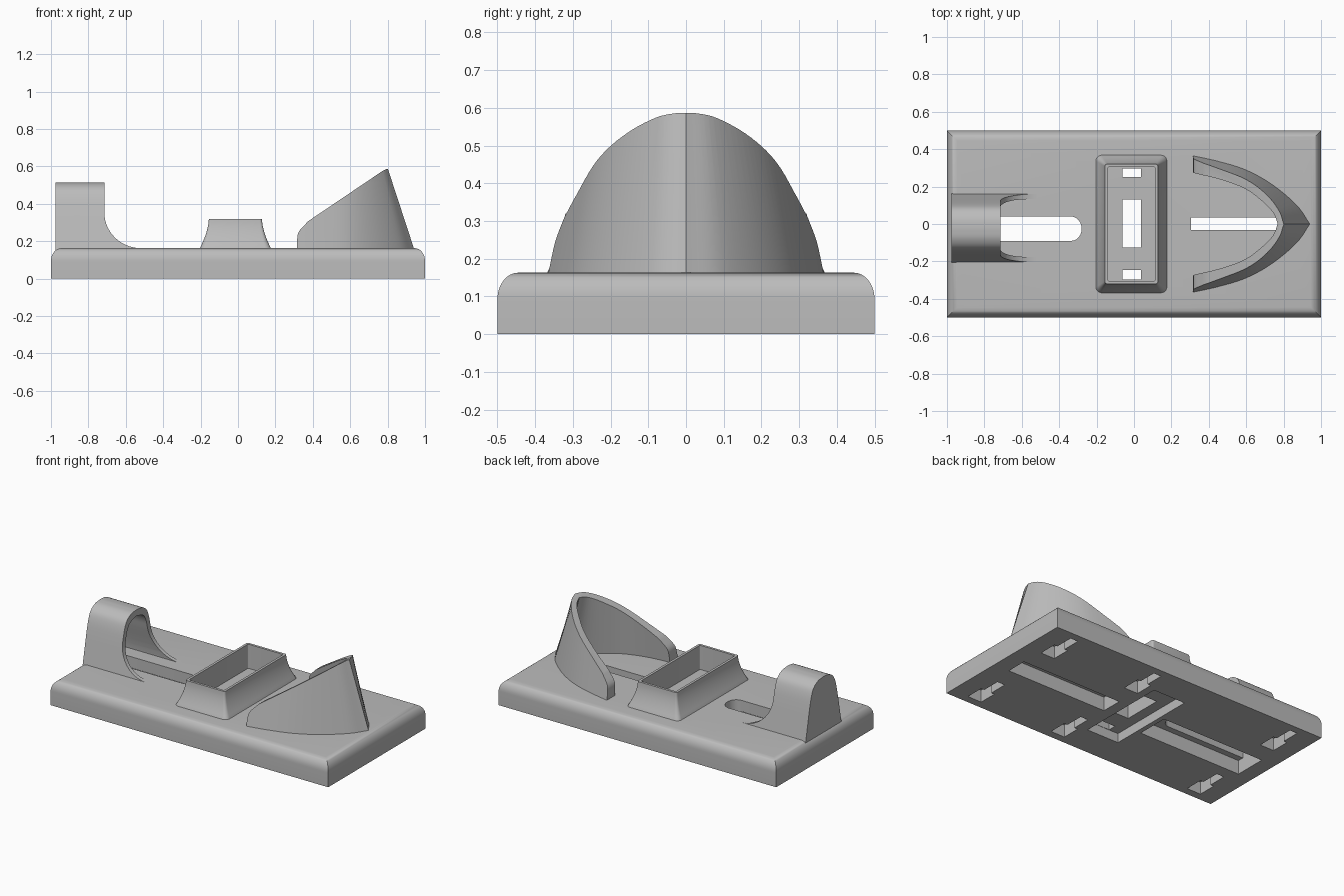
import bpy, bmesh, math
from mathutils import Vector

cube = bpy.data.objects.get("Cube")
if cube:
    bpy.data.objects.remove(cube, do_unlink=True)

grey = bpy.data.materials.new("plain_grey")
grey.use_nodes = True
COLOR = (0.5, 0.5, 0.5, 1)
grey.diffuse_color = COLOR
grey.node_tree.nodes["Principled BSDF"].inputs["Base Color"].default_value = COLOR

TOP = 0.163      # upper face of the base
SINK = 0.15      # parts reach slightly into the base


def loft(name, rings, ring_closed=False):
    """Skin equal-length point rings; cap the ends or join last to first."""
    bm = bmesh.new()
    rows = [[bm.verts.new(p) for p in ring] for ring in rings]
    pairs = list(zip(rows, rows[1:]))
    if ring_closed:
        pairs.append((rows[-1], rows[0]))
    else:
        bm.faces.new(rows[0])
        bm.faces.new(rows[-1])
    n = len(rows[0])
    for a, b in pairs:
        for i in range(n):
            j = (i + 1) % n
            bm.faces.new((a[i], a[j], b[j], b[i]))
    bmesh.ops.recalc_face_normals(bm, faces=bm.faces)
    mesh = bpy.data.meshes.new(name)
    bm.to_mesh(mesh)
    bm.free()
    mesh.materials.append(grey)
    obj = bpy.data.objects.new(name, mesh)
    bpy.context.collection.objects.link(obj)
    return obj


def prism(name, outline, axis, lo, hi):
    """Extrude a 2D outline along one axis."""
    def place(p, d):
        q = list(p)
        q.insert(axis, d)
        return q
    return loft(name, [[place(p, d) for p in outline] for d in (lo, hi)])


def rect(x0, x1, y0, y1):
    return [(x0, y0), (x1, y0), (x1, y1), (x0, y1)]


def rounded_rect(cx, hx, hy, r, z, steps=5):
    pts = []
    for k, (sx, sy) in enumerate([(1, 1), (-1, 1), (-1, -1), (1, -1)]):
        for i in range(steps + 1):
            a = math.pi / 2 * (k + i / steps)
            pts.append((cx + sx * (hx - r) + r * math.cos(a),
                        sy * (hy - r) + r * math.sin(a), z))
    return pts


def spline(pts, steps=6):
    """Smooth curve through the points."""
    p = [Vector(q) for q in pts]
    p = [2 * p[0] - p[1]] + p + [2 * p[-1] - p[-2]]
    out = []
    for a, b, c, d in zip(p, p[1:], p[2:], p[3:]):
        for i in range(steps):
            t = i / steps
            out.append(0.5 * (2 * b + (c - a) * t + (2 * a - 5 * b + 4 * c - d) * t * t
                              + (3 * b - a - 3 * c + d) * t ** 3))
    return out + [p[-2]]


def boolean(obj, cutter, operation="DIFFERENCE"):
    cutter.hide_render = True
    mod = obj.modifiers.new("cut", "BOOLEAN")
    mod.operation, mod.object, mod.solver = operation, cutter, "EXACT"
    bpy.context.view_layer.update()
    graph = bpy.context.evaluated_depsgraph_get()
    mesh = bpy.data.meshes.new_from_object(obj.evaluated_get(graph))
    obj.modifiers.clear()
    obj.data = mesh
    bpy.data.objects.remove(cutter, do_unlink=True)


def smooth(obj, angle=32):
    bpy.ops.object.select_all(action="DESELECT")
    obj.select_set(True)
    bpy.context.view_layer.objects.active = obj
    bpy.ops.object.shade_smooth_by_angle(angle=math.radians(angle))


# Base plate with rounded top edges and mitred corners
profile = [(0, 0)]
for i in range(9):
    a = math.pi / 2 * i / 8
    profile.append((0.055 * (1 - math.cos(a)), 0.093 + (TOP - 0.093) * math.sin(a)))
base = loft("base_plate", [[(x, y, z) for x, y in rect(d - 1, 1 - d, d - 0.5, 0.5 - d)]
                           for d, z in profile])

# Underside pockets
for x0, x1, y0, y1, depth in [(0.17, 0.89, -0.068, 0.068, 0.09),
                              (-0.9, -0.16, -0.13, 0.08, 0.09),
                              (-0.13, 0.1, -0.3, 0.3, 0.06)]:
    boolean(base, prism("pocket", rect(x0, x1, y0, y1), 2, -0.1, depth))

# Through slots and holes
slot_y, slot_r = -0.025, 0.065
round_slot = [(-0.9, slot_y + slot_r), (-0.9, slot_y - slot_r)]
for i in range(13):
    a = math.pi * (i / 12 - 0.5)
    round_slot.append((-0.335 + 0.055 * math.cos(a), slot_y + slot_r * math.sin(a)))
boolean(base, prism("slot", round_slot, 2, -0.1, 0.3))
for r in [(0.305, 0.84, -0.032, 0.034), (-0.062, 0.038, -0.126, 0.13),
          (-0.062, 0.038, 0.25, 0.298), (-0.062, 0.038, -0.298, -0.246)]:
    boolean(base, prism("slot", rect(*r), 2, -0.1, 0.3))

# Keyhole mounts under the base
for x in (-0.83, 0.2, 0.83):
    for y in (-0.33, 0.33):
        outline = [(x - 0.05, y - 0.12), (x + 0.05, y - 0.12), (x + 0.05, y), (x + 0.027, y),
                   (x + 0.027, y + 0.12), (x - 0.027, y + 0.12), (x - 0.027, y), (x - 0.05, y)]
        boolean(base, prism("keyhole", outline, 2, -0.1, 0.08))
smooth(base)

# Open rectangular holder with a flared foot
cx, hx, hy = -0.014, 0.142, 0.32
rings = [rounded_rect(cx, hx + 0.052, hy + 0.052, 0.03, SINK)]
for i in range(9):
    t = i / 8
    flare = 0.048 * (1 - t) ** 1.7
    rings.append(rounded_rect(cx, hx + flare, hy + flare, 0.012 + flare * 0.4, TOP + 0.157 * t))
rings.append(rounded_rect(cx, hx - 0.016, hy - 0.016, 0.006, 0.32))
rings.append(rounded_rect(cx, hx - 0.016, hy - 0.016, 0.006, SINK))
holder = loft("rectangular_holder", rings, ring_closed=True)
smooth(holder)


# Arched hood: arch section trimmed by a side profile, hollow toward the middle
def arch(half):
    pts = spline(half, 4)
    side = [(p.x, p.y) for p in pts]
    return [(y - 0.022, z) for y, z in side + [(-y, z) for y, z in side[-2::-1]]]


hood = prism("arched_hood", arch([(0.185, SINK), (0.165, 0.25), (0.145, 0.35), (0.125, 0.43),
                                  (0.1, 0.48), (0.055, 0.508), (0, 0.515)]), 0, -0.975, -0.5)
trim = [(-1.1, 0.1), (-1.1, 0.6), (-0.715, 0.6)]
for i in range(15):
    a = math.pi + math.pi / 2 * i / 14
    trim.append((-0.52 + 0.195 * math.cos(a), 0.355 + 0.192 * math.sin(a)))
trim += [(-0.45, 0.163), (-0.45, 0.1)]
boolean(hood, prism("trim", trim, 1, -0.5, 0.5), "INTERSECT")
boolean(hood, prism("hollow", arch([(0.16, 0.1), (0.15, 0.2), (0.115, 0.34), (0.097, 0.41),
                                    (0.065, 0.455), (0, 0.475)]), 0, -0.94, -0.3))
smooth(hood)


# Horseshoe cradle: leaning wall trimmed by a sloping side profile
def horseshoe(half):
    pts = spline(half)
    return [(p.x, p.y) for p in pts] + [(p.x, -p.y) for p in pts[-2::-1]]


def tilted(low, high, z, z0=0.163, z1=0.6):
    t = (z - z0) / (z1 - z0)
    return [(a[0] + (b[0] - a[0]) * t, a[1] + (b[1] - a[1]) * t, z) for a, b in zip(low, high)]


outer_low = horseshoe([(0.28, 0.372), (0.45, 0.335), (0.6, 0.288), (0.74, 0.21), (0.87, 0.1), (0.94, 0)])
outer_high = horseshoe([(0.28, 0.285), (0.45, 0.25), (0.6, 0.213), (0.7, 0.15), (0.77, 0.07), (0.797, 0)])
inner_low = horseshoe([(0.28, 0.285), (0.45, 0.268), (0.6, 0.225), (0.71, 0.16), (0.81, 0.08), (0.865, 0)])
inner_high = horseshoe([(0.28, 0.24), (0.45, 0.208), (0.58, 0.175), (0.67, 0.12), (0.735, 0.06), (0.762, 0)])
cradle = loft("horseshoe_cradle", [tilted(outer_low, outer_high, z) + tilted(inner_low, inner_high, z)[::-1]
                                   for z in (SINK, 0.62)])
nose = [(p.x, p.y) for p in spline([(0.315, 0.2), (0.325, 0.25), (0.375, 0.307)], 5)]
slope = [(0.315, 0.1)] + nose + [(0.775, 0.577), (0.795, 0.587), (1.1, 0.587), (1.1, 0.1)]
boolean(cradle, prism("slope", slope, 1, -0.6, 0.6), "INTERSECT")
smooth(cradle)
